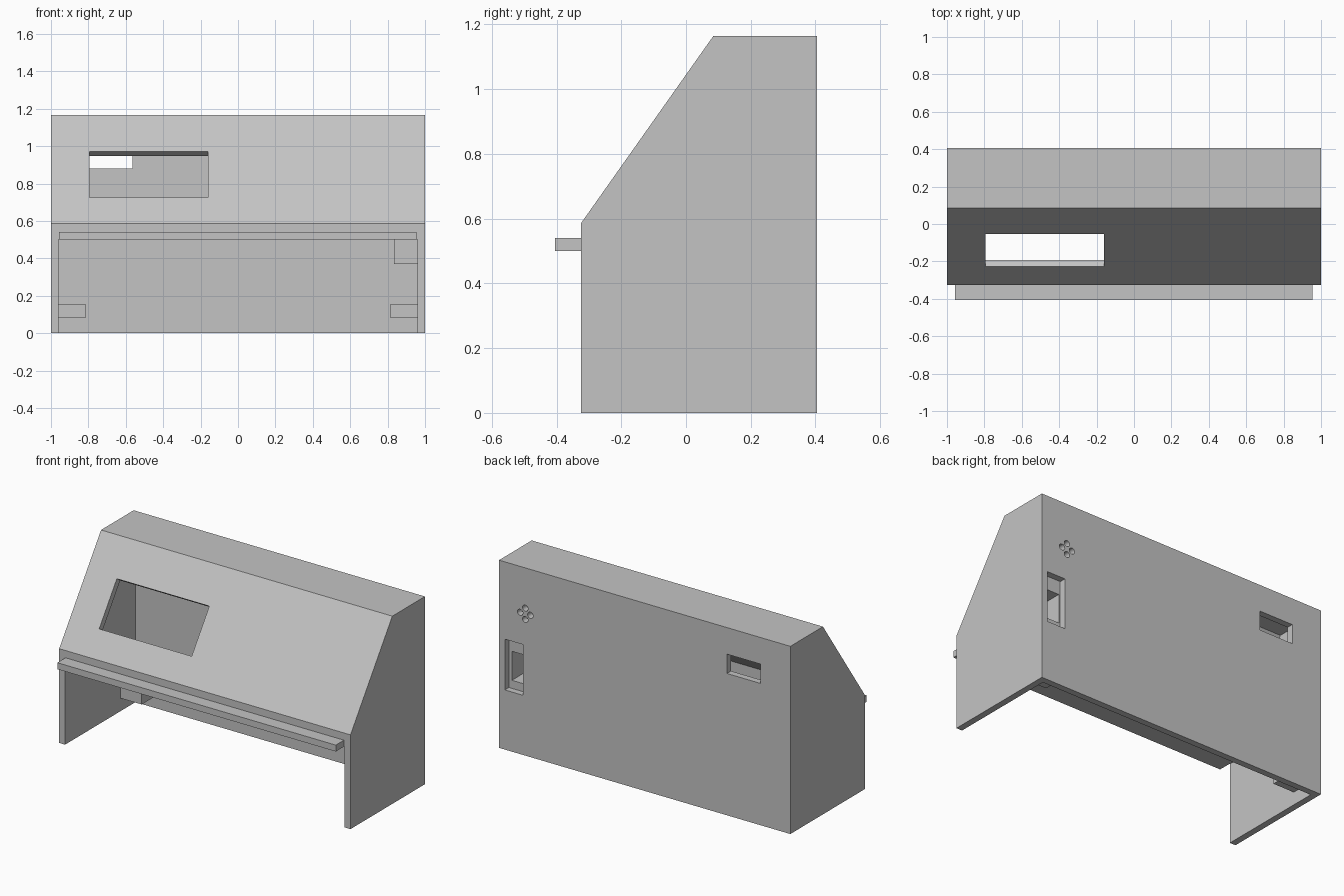
import bpy
import bmesh
from math import radians
from mathutils import Matrix

cube = bpy.data.objects.get("Cube")
if cube:
    bpy.data.objects.remove(cube, do_unlink=True)

grey = bpy.data.materials.new("light grey plastic")
grey.use_nodes = True
colour = (0.55, 0.55, 0.55, 1)
grey.diffuse_color = colour
grey.node_tree.nodes["Principled BSDF"].inputs["Base Color"].default_value = colour


def finish(name, bm):
    bmesh.ops.recalc_face_normals(bm, faces=bm.faces)
    mesh = bpy.data.meshes.new(name)
    bm.to_mesh(mesh)
    bm.free()
    mesh.materials.append(grey)
    obj = bpy.data.objects.new(name, mesh)
    bpy.context.collection.objects.link(obj)
    return obj


def prism(name, profile, x0, x1):
    """Extrude a (y, z) profile along x."""
    bm = bmesh.new()
    face = bm.faces.new([bm.verts.new((x0, y, z)) for y, z in profile])
    extruded = bmesh.ops.extrude_face_region(bm, geom=[face])["geom"]
    verts = [v for v in extruded if isinstance(v, bmesh.types.BMVert)]
    bmesh.ops.translate(bm, verts=verts, vec=(x1 - x0, 0, 0))
    return finish(name, bm)


def box(name, x, y, z):
    return prism(name, [(y[0], z[0]), (y[1], z[0]), (y[1], z[1]), (y[0], z[1])], *x)


def round_cutter(name, x, y, z, radius):
    bm = bmesh.new()
    bmesh.ops.create_cone(bm, cap_ends=True, segments=24, radius1=radius, radius2=radius,
                          depth=0.2, matrix=Matrix.Translation((x, y, z)) @ Matrix.Rotation(radians(90), 4, 'X'))
    return finish(name, bm)


def cut(obj, cutters):
    """Subtract each cutter, keep the result and discard the cutters."""
    for cutter in cutters:
        mod = obj.modifiers.new("cut", 'BOOLEAN')
        mod.operation = 'DIFFERENCE'
        mod.solver = 'EXACT'
        mod.object = cutter
    graph = bpy.context.evaluated_depsgraph_get()
    mesh = bpy.data.meshes.new_from_object(obj.evaluated_get(graph))
    obj.modifiers.clear()
    obj.data = mesh
    for cutter in cutters:
        bpy.data.objects.remove(cutter, do_unlink=True)


# Sloped case and its hollow
wall = 0.04
inner_x = 1 - wall
front, back, top, knee, ridge = -0.325, 0.405, 1.165, 0.585, 0.085
case = prism("case", [(front, 0), (front, knee), (ridge, top), (back, top), (back, 0)], -1, 1)
hollow = prism("hollow_cutter", [(front + wall, -0.2), (front + wall, 0.572), (0.106, top - wall),
                                 (back - wall, top - wall), (back - wall, -0.2)], -inner_x, inner_x)
front_opening = box("opening_cutter", (-inner_x, inner_x), (-0.6, 0), (-0.3, 0.5))

# Window cut square to the slope
def slope_point(z, depth):
    y = front + (z - knee) * (ridge - front) / (top - knee)
    return y + 0.816 * depth, z - 0.577 * depth

window = prism("window_cutter", [slope_point(0.725, -0.1), slope_point(0.97, -0.1),
                                 slope_point(0.97, 0.1), slope_point(0.725, 0.1)], -0.795, -0.16)

# Openings in the back panel
back_slot = box("slot_cutter", (-0.795, -0.565), (0.3, 0.5), (0.88, 1.0))
socket_hole = box("socket_cutter", (0.835, inner_x), (0.3, 0.5), (0.37, 0.685))
vents = [round_cutter("vent_cutter", 0.82 + dx, back, 0.88 + dz, 0.019)
         for dx, dz in ((0.035, 0), (-0.035, 0), (0, 0.035), (0, -0.035))]
cut(case, [hollow, front_opening, window, back_slot, socket_hole] + vents)

# Recessed socket housing behind the back panel
housing = box("socket_housing", (0.835, inner_x), (0.21, back - wall), (0.37, 0.685))
cut(housing, [box("recess_cutter", (0.845, 0.94), (0.24, 0.5), (0.42, 0.60))])

# Front ledge
box("front_ledge", (-0.957, 0.955), (-0.405, front), (0.5, 0.54))

# Mounting blocks in the lower back corners
for name, x in (("right_mounting_block", (-inner_x, -0.815)), ("left_mounting_block", (0.815, inner_x))):
    box(name, x, (0.22, back - wall), (0.08, 0.155))
